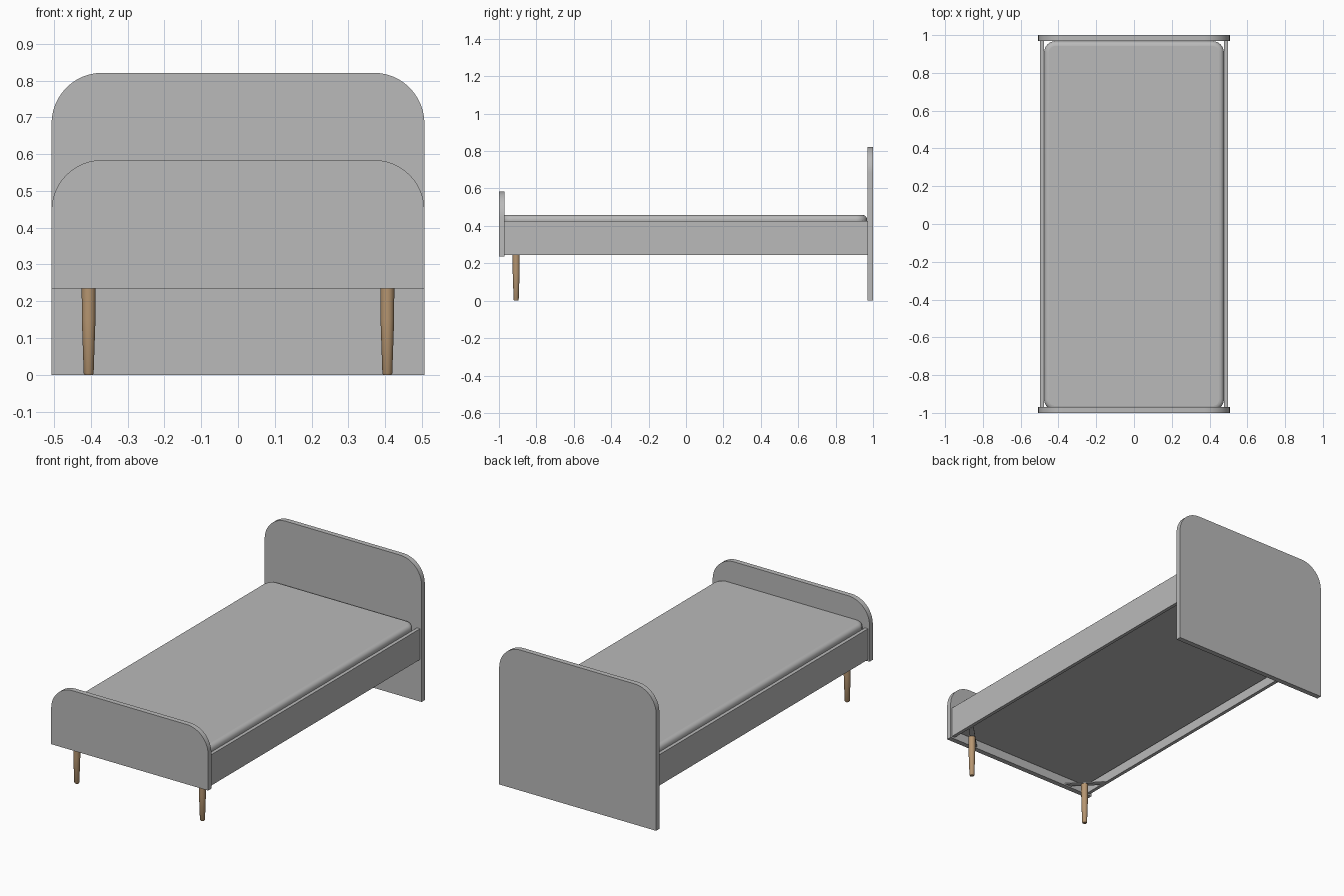
import bpy, bmesh, math
from mathutils import Vector

if "Cube" in bpy.data.objects:
    bpy.data.objects.remove(bpy.data.objects["Cube"])


def material(name, rgb):
    m = bpy.data.materials.new(name)
    m.diffuse_color = (*rgb, 1)
    m.use_nodes = True
    m.node_tree.nodes["Principled BSDF"].inputs["Base Color"].default_value = m.diffuse_color
    return m


GREY = material("mid grey", (0.49, 0.49, 0.49))
WOOD = material("oak wood", (0.47, 0.305, 0.165))


def add_object(name, bm, mat):
    bmesh.ops.recalc_face_normals(bm, faces=bm.faces[:])
    mesh = bpy.data.meshes.new(name)
    bm.to_mesh(mesh)
    bm.free()
    mesh.materials.append(mat)
    obj = bpy.data.objects.new(name, mesh)
    bpy.context.collection.objects.link(obj)
    bpy.ops.object.select_all(action='DESELECT')
    obj.select_set(True)
    bpy.context.view_layer.objects.active = obj
    return obj


def smooth(degrees=30):
    bpy.ops.object.shade_smooth_by_angle(angle=math.radians(degrees))


def prism(name, points, offset, mat):
    """Extrude a flat outline along an offset."""
    bm = bmesh.new()
    face = bm.faces.new([bm.verts.new(p) for p in points])
    out = bmesh.ops.extrude_face_region(bm, geom=[face])
    verts = [g for g in out["geom"] if isinstance(g, bmesh.types.BMVert)]
    bmesh.ops.translate(bm, verts=verts, vec=Vector(offset))
    return add_object(name, bm, mat)


def arc(cx, cy, r, start, steps=12):
    """Quarter circle, counterclockwise from the start angle in degrees."""
    angles = [math.radians(start + 90 * i / steps) for i in range(steps + 1)]
    return [(cx + r * math.cos(a), cy + r * math.sin(a)) for a in angles]


def end_board(name, y, z0, z1, half=0.507, r=0.138, thick=0.03):
    outline = [(-half, z0), (half, z0)]
    outline += arc(half - r, z1 - r, r, 0) + arc(r - half, z1 - r, r, 90)
    prism(name, [(x, y, z) for x, z in outline], (0, thick, 0), GREY)
    smooth()


# End boards with rounded upper corners
end_board("headboard", 0.97, 0.0, 0.821)
end_board("footboard", -1.0, 0.235, 0.584)

# Mattress with rounded corners and soft edges, tucked into the footboard
hx, y0, y1, r = 0.476, -0.988, 0.968, 0.06
outline = (arc(hx - r, y1 - r, r, 0, 8) + arc(r - hx, y1 - r, r, 90, 8)
           + arc(r - hx, y0 + r, r, 180, 8) + arc(hx - r, y0 + r, r, 270, 8))
mattress = prism("mattress", [(x, y, 0.285) for x, y in outline], (0, 0, 0.173), GREY)
bevel = mattress.modifiers.new("soft edges", 'BEVEL')
bevel.width = 0.025
bevel.segments = 5
bevel.limit_method = 'ANGLE'
bevel.angle_limit = math.radians(40)
smooth(40)

for side, label in ((-1, "left"), (1, "right")):
    # Side rail
    xi, xo = side * 0.477, side * 0.497
    prism(label + "_rail", [(xi, -0.97, 0.245), (xo, -0.97, 0.245),
                            (xo, 0.97, 0.245), (xi, 0.97, 0.245)],
          (0, 0, 0.18), GREY)

    # Thin diagonal corner brace carrying the leg
    prism(label + "_corner_brace",
          [(side * 0.477, -0.85, 0.243), (side * 0.477, -0.81, 0.243),
           (side * 0.317, -0.97, 0.243), (side * 0.357, -0.97, 0.243)],
          (0, 0, 0.006), GREY)

    # Tapered front leg: rings of (height, radius)
    bm = bmesh.new()
    rings = []
    for z, rad in ((0, 0.011), (0.004, 0.0135), (0.15, 0.0185), (0.245, 0.019)):
        rings.append([bm.verts.new((side * 0.406 + rad * math.cos(a), -0.908 + rad * math.sin(a), z))
                      for a in (math.tau * i / 24 for i in range(24))])
    for low, high in zip(rings, rings[1:]):
        for i in range(24):
            j = (i + 1) % 24
            bm.faces.new((low[i], low[j], high[j], high[i]))
    bm.faces.new(rings[0])
    bm.faces.new(rings[-1])
    add_object(label + "_leg", bm, WOOD)
    smooth()
